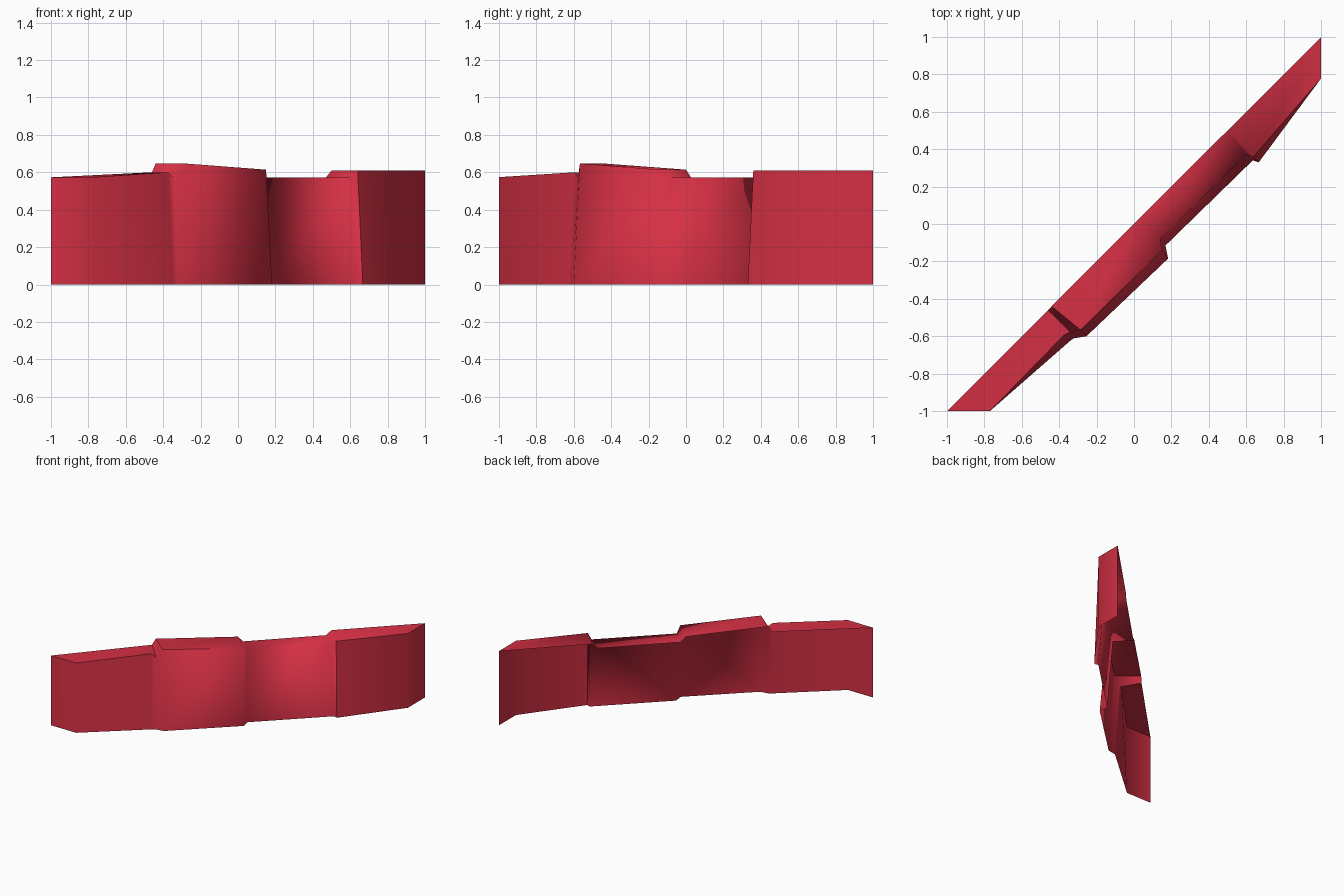
import bpy, bmesh, math

cube = bpy.data.objects.get("Cube")
if cube:
    bpy.data.objects.remove(cube, do_unlink=True)

# Red paint
red = bpy.data.materials.new("red")
red.use_nodes = True
colour = (0.66, 0.029, 0.057, 1)
red.diffuse_color = colour
red.node_tree.nodes["Principled BSDF"].inputs["Base Color"].default_value = colour

# Cross-sections along the diagonal wall:
# (back edge position, back height, front top point, front foot point)
sections = [
    (-1.0, 0.573, (-0.77, -1.0, 0.574), (-0.77, -1.0)),
    (-0.46, 0.60, (-0.375, -0.595, 0.60), (-0.345, -0.628)),
    (-0.46, 0.60, (-0.34, -0.577, 0.572), (-0.324, -0.612)),
    (-0.44, 0.647, (-0.285, -0.567, 0.647), (-0.254, -0.60)),
    (0.0, 0.614, (0.15, -0.14, 0.614), (0.182, -0.185)),
    (0.027, 0.572, (0.14, -0.08, 0.572), (0.168, -0.115)),
    (0.47, 0.572, (0.60, 0.37, 0.572), (0.635, 0.34)),
    (0.50, 0.61, (0.64, 0.36, 0.61), (0.667, 0.33)),
    (1.0, 0.61, (1.0, 0.778, 0.61), (1.0, 0.778)),
]

# Wall shell: front, stepped top and end caps, open at back and underneath
bm = bmesh.new()
rings = []
for t, z, top, foot in sections:
    rings.append((bm.verts.new((t, t, z)), bm.verts.new(top),
                  bm.verts.new((*foot, 0))))
for (b0, t0, f0), (b1, t1, f1) in zip(rings, rings[1:]):
    bm.faces.new((f0, f1, t1, t0))
    bm.faces.new((t0, t1, b1, b0))

# End caps
for (back, top, foot), first in ((rings[0], True), (rings[-1], False)):
    corner = bm.verts.new((back.co.x, back.co.y, 0))
    cap = (corner, foot, top, back)
    bm.faces.new(cap if first else cap[::-1])
bmesh.ops.remove_doubles(bm, verts=bm.verts[:], dist=0.0005)

mesh = bpy.data.meshes.new("wall_shell")
bm.to_mesh(mesh)
bm.free()
mesh.materials.append(red)
wall = bpy.data.objects.new("wall_shell", mesh)
bpy.context.collection.objects.link(wall)

# Soft vertical bends, crisp top rim
bpy.ops.object.select_all(action="DESELECT")
wall.select_set(True)
bpy.context.view_layer.objects.active = wall
bpy.ops.object.shade_smooth_by_angle(angle=math.radians(63))
